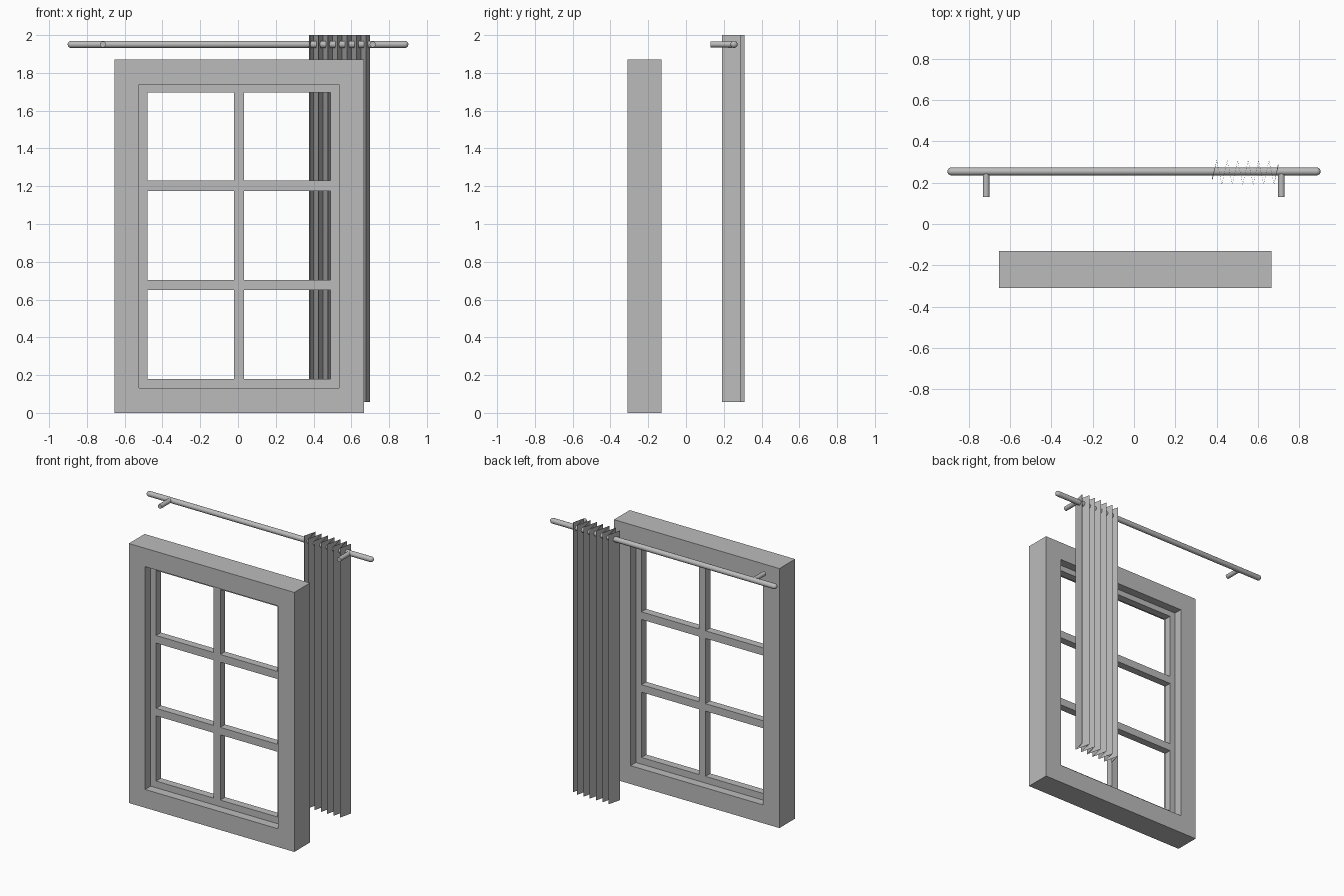
import bpy, bmesh, math
from mathutils import Vector, Matrix

cube = bpy.data.objects.get("Cube")
if cube:
    bpy.data.objects.remove(cube, do_unlink=True)

grey = bpy.data.materials.new("plain grey")
grey.use_nodes = True
colour = (0.5, 0.5, 0.5, 1)
grey.diffuse_color = colour
grey.node_tree.nodes["Principled BSDF"].inputs["Base Color"].default_value = colour


def finish(bm, name):
    bmesh.ops.recalc_face_normals(bm, faces=bm.faces)
    mesh = bpy.data.meshes.new(name)
    bm.to_mesh(mesh)
    bm.free()
    mesh.materials.append(grey)
    obj = bpy.data.objects.new(name, mesh)
    bpy.context.collection.objects.link(obj)
    return obj


def pierced_panel(name, xs, zs, front, back):
    """Upright slab on grid lines xs, zs; cells with odd column and row are openings."""
    bm = bmesh.new()
    rows = [[bm.verts.new((x, front, z)) for x in xs] for z in zs]
    for j in range(len(zs) - 1):
        for i in range(len(xs) - 1):
            if i % 2 and j % 2:
                continue
            bm.faces.new((rows[j][i], rows[j][i + 1], rows[j + 1][i + 1], rows[j + 1][i]))
    out = bmesh.ops.extrude_face_region(bm, geom=bm.faces[:], use_keep_orig=True)
    moved = [g for g in out["geom"] if isinstance(g, bmesh.types.BMVert)]
    bmesh.ops.translate(bm, verts=moved, vec=(0, back - front, 0))
    return finish(bm, name)


def turned(name, profile, centre, direction, sides=20):
    """Lathe a (distance, radius) profile around a direction."""
    bm = bmesh.new()
    verts = [bm.verts.new((r, 0, d)) for d, r in profile]
    edges = [bm.edges.new(pair) for pair in zip(verts, verts[1:])]
    bmesh.ops.spin(bm, geom=verts + edges, cent=(0, 0, 0), axis=(0, 0, 1),
                   angle=math.tau, steps=sides)
    bmesh.ops.remove_doubles(bm, verts=bm.verts, dist=0.0002)
    turn = Vector(direction).to_track_quat('Z', 'Y').to_matrix().to_4x4()
    bmesh.ops.transform(bm, matrix=Matrix.Translation(centre) @ turn, verts=bm.verts)
    obj = finish(bm, name)
    bpy.ops.object.select_all(action='DESELECT')
    obj.select_set(True)
    bpy.context.view_layer.objects.active = obj
    bpy.ops.object.shade_smooth_by_angle(angle=math.radians(40))
    return obj


# Window: outer frame with a thinner six-pane sash set mid-depth
pierced_panel("window_frame", (-0.653, -0.523, 0.534, 0.666),
              (0, 0.132, 1.738, 1.87), -0.31, -0.131)
pierced_panel("window_sash", (-0.523, -0.48, -0.021, 0.032, 0.489, 0.534),
              (0.132, 0.18, 0.65, 0.704, 1.174, 1.229, 1.697, 1.738), -0.247, -0.192)

# Curtain rod with rounded ends
ROD_Y, ROD_Z, ROD_R, ROD_HALF = 0.254, 1.951, 0.019, 0.902
cap = [(ROD_HALF - ROD_R + ROD_R * math.sin(a), ROD_R * math.cos(a))
       for a in (math.pi / 2 * k / 5 for k in range(6))]
turned("curtain_rod", [(-d, r) for d, r in reversed(cap)] + cap,
       (0, ROD_Y, ROD_Z), (1, 0, 0))

# Short brackets holding the rod
for side, x in (("right", -0.715), ("left", 0.713)):
    turned(side + "_rod_bracket", [(0, 0), (0, 0.016), (0.115, 0.016), (0.115, 0)],
           (x, 0.131, ROD_Z), (0, 1, 0), 16)

# Gathered curtain: one pleated sheet threaded on the rod
pleats = [(0.378, 0.215)]
for k in range(6):
    x = 0.4 + 0.0505 * k
    pleats += [(x, 0.307), (x + 0.025, 0.193)]
pleats.append((0.698, 0.288))
bm = bmesh.new()
columns = [[bm.verts.new((x, y, z)) for z in (0.058, 2.0)] for x, y in pleats]
for a, b in zip(columns, columns[1:]):
    bm.faces.new((a[0], b[0], b[1], a[1]))
curtain = finish(bm, "curtain")
cloth = curtain.modifiers.new("cloth thickness", 'SOLIDIFY')
cloth.thickness = 0.004
cloth.offset = 0
